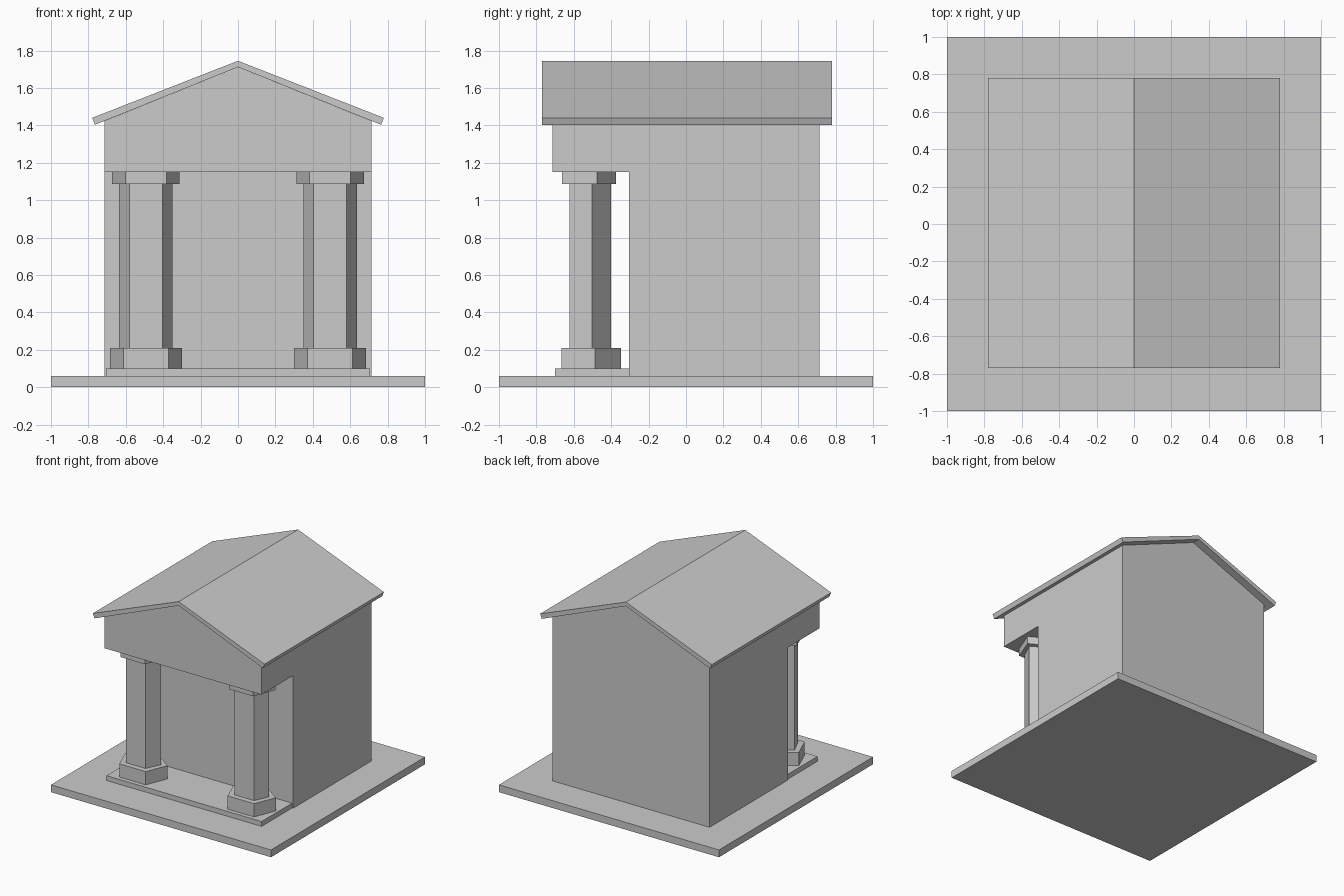
import bpy
import bmesh
from mathutils import Vector

if "Cube" in bpy.data.objects:
    bpy.data.objects.remove(bpy.data.objects["Cube"])


def extrude_profile(name, points, direction):
    """Solid made by sweeping a closed 3D outline along a vector."""
    bm = bmesh.new()
    face = bm.faces.new([bm.verts.new(p) for p in points])
    ext = bmesh.ops.extrude_face_region(bm, geom=[face], use_keep_orig=True)
    verts = [v for v in ext["geom"] if isinstance(v, bmesh.types.BMVert)]
    bmesh.ops.translate(bm, verts=verts, vec=Vector(direction))
    bmesh.ops.recalc_face_normals(bm, faces=bm.faces)
    mesh = bpy.data.meshes.new(name)
    bm.to_mesh(mesh)
    bm.free()
    obj = bpy.data.objects.new(name, mesh)
    bpy.context.collection.objects.link(obj)
    return obj


def box(name, x, y0, y1, z0, z1):
    """Box symmetric in x."""
    outline = [(-x, y0, z0), (x, y0, z0), (x, y1, z0), (-x, y1, z0)]
    return extrude_profile(name, outline, (0, 0, z1 - z0))


def front_prism(name, outline, y0, y1):
    """Front (x, z) outline swept from y0 to y1."""
    return extrude_profile(name, [(x, y0, z) for x, z in outline], (0, y1 - y0, 0))


# Ground slab and porch step
box("ground_slab", 1.0, -1.0, 1.0, 0.0, 0.06)
box("porch_step", 0.705, -0.70, -0.305, 0.06, 0.10)

# Gabled body with the open porch cut out of the front
body = front_prism("body", [(-0.714, 0.06), (0.714, 0.06), (0.714, 1.423),
                            (0, 1.712), (-0.714, 1.423)], -0.714, 0.714)
cutter = box("porch_cutter", 0.9, -0.9, -0.305, -0.1, 1.15)
cutter.hide_render = True
cutter.hide_viewport = True
cut = body.modifiers.new("porch", "BOOLEAN")
cut.operation = "DIFFERENCE"
cut.solver = "EXACT"
cut.object = cutter

# Folded roof sheet with square-cut eaves
front_prism("roof", [(-0.78, 1.44), (0, 1.745), (0.78, 1.44), (0.765, 1.403),
                     (0, 1.712), (-0.765, 1.403)], -0.77, 0.78)

# Five-sided columns: front half-width, side half-width, front/side/tip y, z range
COLUMN_X = 0.4925
parts = {
    "column_base": (0.12, 0.192, -0.666, -0.487, -0.348, 0.10, 0.209),
    "column_shaft": (0.088, 0.143, -0.622, -0.503, -0.402, 0.209, 1.087),
    "column_capital": (0.11, 0.181, -0.663, -0.476, -0.374, 1.087, 1.15),
}
for name, (fw, sw, yf, ys, yt, z0, z1) in parts.items():
    outline = [(-fw, yf), (fw, yf), (sw, ys), (0, yt), (-sw, ys)]
    obj = extrude_profile(name, [(COLUMN_X + x, y, z0) for x, y in outline],
                          (0, 0, z1 - z0))
    obj.modifiers.new("mirror", "MIRROR")
